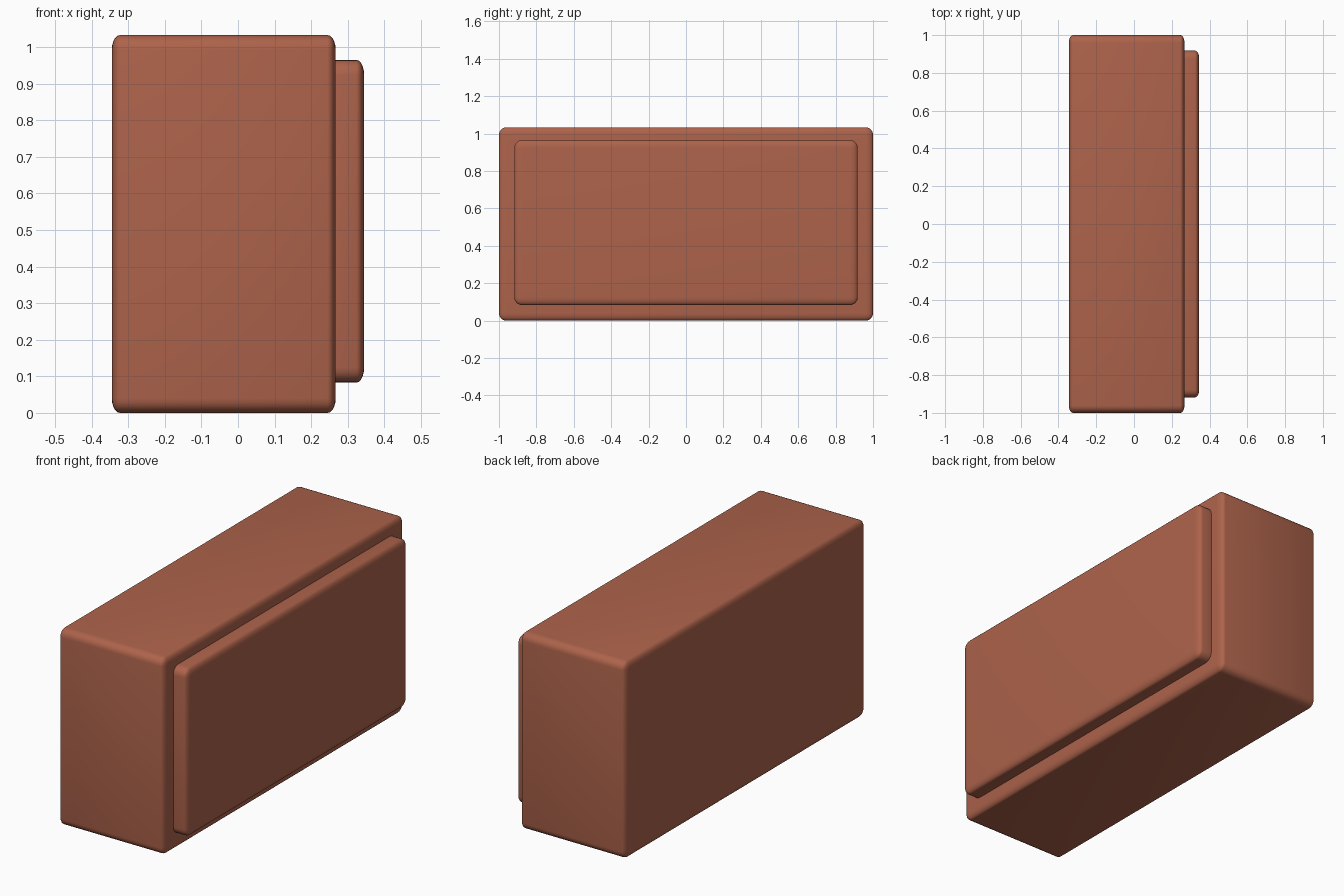
import bpy, bmesh

if "Cube" in bpy.data.objects:
    bpy.data.objects.remove(bpy.data.objects["Cube"])

brick = bpy.data.materials.new("brick_red")
brick.diffuse_color = (0.42, 0.125, 0.07, 1)
brick.use_nodes = True
brick.node_tree.nodes["Principled BSDF"].inputs["Base Color"].default_value = brick.diffuse_color


def rounded_box(name, lo, hi, radius, x_squash):
    """Bevelled box whose rounding is narrower along x than along y and z."""
    bm = bmesh.new()
    bmesh.ops.create_cube(bm, size=1)
    size = [b - a for a, b in zip(lo, hi)]
    size[0] /= x_squash
    bmesh.ops.scale(bm, vec=size, verts=bm.verts)
    bmesh.ops.bevel(bm, geom=bm.edges[:], offset=radius, segments=5,
                    profile=0.5, affect='EDGES')
    bmesh.ops.scale(bm, vec=(x_squash, 1, 1), verts=bm.verts)
    mesh = bpy.data.meshes.new(name)
    bm.to_mesh(mesh)
    bm.free()
    mesh.materials.append(brick)
    obj = bpy.data.objects.new(name, mesh)
    obj.location = [(a + b) / 2 for a, b in zip(lo, hi)]
    bpy.context.collection.objects.link(obj)
    bpy.context.view_layer.objects.active = obj
    obj.select_set(True)
    bpy.ops.object.shade_smooth_by_angle()
    obj.select_set(False)
    return obj


# Main block
rounded_box("main_block", (-0.345, -1, 0), (0.267, 1, 1.033), 0.04, 0.55)

# Raised side panel, its back sunk into the block
rounded_box("side_panel", (0.2, -0.918, 0.083), (0.345, 0.918, 0.965), 0.042, 0.5)
